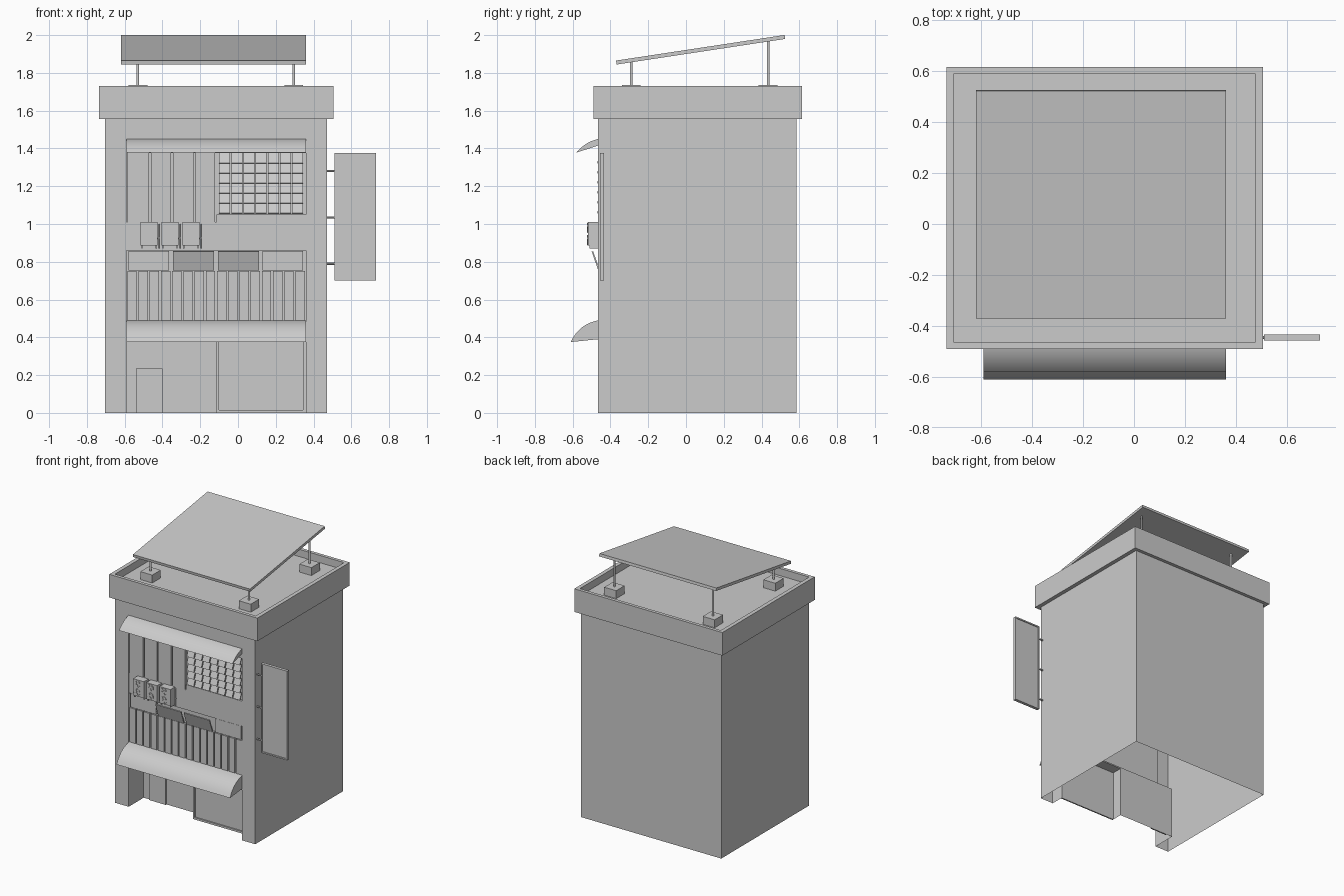
import bpy, bmesh, math
from mathutils import Matrix, Vector

if "Cube" in bpy.data.objects:
    bpy.data.objects.remove(bpy.data.objects["Cube"])


def obj(name, bm, recalc=True):
    if recalc:
        bmesh.ops.recalc_face_normals(bm, faces=bm.faces[:])
    me = bpy.data.meshes.new(name)
    bm.to_mesh(me)
    bm.free()
    o = bpy.data.objects.new(name, me)
    bpy.context.collection.objects.link(o)
    return o


def add_box(bm, x, y, z, rot=None):
    c = Vector(((x[0] + x[1]) / 2, (y[0] + y[1]) / 2, (z[0] + z[1]) / 2))
    s = Matrix.Diagonal((x[1] - x[0], y[1] - y[0], z[1] - z[0], 1))
    bmesh.ops.create_cube(bm, size=1, matrix=Matrix.Translation(c) @ (rot or Matrix()) @ s)


def boxes(name, items):
    bm = bmesh.new()
    for it in items:
        add_box(bm, *it)
    return obj(name, bm)


def cylinder(bm, p, q, r, n=12):
    p, q = Vector(p), Vector(q)
    m = Matrix.Translation((p + q) / 2) @ (q - p).to_track_quat('Z', 'Y').to_matrix().to_4x4()
    bmesh.ops.create_cone(bm, cap_ends=True, segments=n, radius1=r, radius2=r,
                          depth=(q - p).length, matrix=m)


def walls(name, plan, z0, z1):
    """Open-ended wall skin following a closed plan outline."""
    bm = bmesh.new()
    lo = [bm.verts.new((x, y, z0)) for x, y in plan]
    hi = [bm.verts.new((x, y, z1)) for x, y in plan]
    for i in range(len(plan)):
        j = (i + 1) % len(plan)
        bm.faces.new((lo[i], lo[j], hi[j], hi[i]))
    return obj(name, bm, False)


X0, X1, YF, YB = -0.705, 0.47, -0.465, 0.585      # building footprint
L, R = -0.59, 0.36                                # facade opening

# Hollow building skin: recessed ground floor, shallow facade recess, plain top
walls("ground_floor_walls", [(X0, YF), (L, YF), (L, -.285), (-.115, -.285), (-.115, -.365),
                             (R, -.365), (R, YF), (X1, YF), (X1, YB), (X0, YB)], 0, .38)
walls("upper_walls", [(X0, YF), (L, YF), (L, -.44), (R, -.44), (R, YF),
                      (X1, YF), (X1, YB), (X0, YB)], .38, 1.45)
walls("top_walls", [(X0, YF), (X1, YF), (X1, YB), (X0, YB)], 1.45, 1.56)
boxes("entrance_ceiling", [((L, R), (YF, -.285), (.38, .39))])

# Entrance: door, shutter frame
boxes("door", [((-.54, -.40), (-.295, -.285), (0, .235))])
boxes("shutter_frame", [((-.115, -.10), (-.375, -.365), (0, .38)),
                        ((.345, R), (-.375, -.365), (0, .38)),
                        ((-.10, .345), (-.375, -.365), (0, .015))])

# Parapet ring with roof deck
px, py, ix, iy = (-.735, .505), (-.49, .615), (-.705, .475), (-.465, .59)
pz = (1.555, 1.73)
boxes("parapet", [(px, (py[0], iy[0]), pz), (px, (iy[1], py[1]), pz),
                  ((px[0], ix[0]), iy, pz), ((ix[1], px[1]), iy, pz)])
boxes("roof_deck", [(ix, iy, (1.655, 1.675))])

# Solar panel on four posts with footings
slope = math.atan2(.135, .89)
boxes("solar_panel", [((-.62, .36), (-.374, .529), (1.912, 1.933),
                       Matrix.Rotation(slope, 4, 'X'))])
feet = [(x, y) for x in (-.53, .295) for y in (-.29, .435)]
boxes("panel_footings", [((x - .05, x + .05), (y - .05, y + .05), (1.675, 1.735))
                         for x, y in feet])
bm = bmesh.new()
for x, y in feet:
    cylinder(bm, (x, y, 1.73), (x, y, 1.915 + (y - .0775) * math.tan(slope)), .007)
obj("panel_posts", bm)


# Curved awnings: profile in y,z swept along x
def awning(name, tip, top, under, bulge):
    a, b = Vector(tip), Vector(top)
    n = Vector((-(b - a).y, (b - a).x)).normalized()
    prof = [a.lerp(b, t / 8) + n * bulge * 4 * (t / 8) * (1 - t / 8) for t in range(9)]
    prof.append(Vector(under))
    bm = bmesh.new()
    f = bm.faces.new([bm.verts.new((L, p.x, p.y)) for p in prof])
    ext = bmesh.ops.extrude_face_region(bm, geom=[f])
    bmesh.ops.translate(bm, vec=(R - L, 0, 0),
                        verts=[v for v in ext['geom'] if isinstance(v, bmesh.types.BMVert)])
    o = obj(name, bm)
    bpy.context.view_layer.objects.active = o
    o.select_set(True)
    bpy.ops.object.shade_smooth_by_angle(angle=math.radians(30))
    o.select_set(False)


awning("upper_awning", (-.58, 1.378), (YF, 1.45), (YF, 1.415), .012)
awning("lower_awning", (-.61, .375), (YF, .49), (YF, .39), .024)

# Balcony slats
p = (R - L) / 16
boxes("balcony_slats", [((L + i * p + .004, L + (i + 1) * p - .006), (-.46, -.44), (.49, .75))
                        for i in range(16)])
boxes("facade_bands", [((L, R), (YF, -.44), (.39, .49)),
                       ((L, R), (-.46, -.44), (.86, 1.01)),
                       ((-.115, R), (-.46, -.44), (1.01, 1.05)),
                       ((L, R), (YF, -.44), (1.375, 1.45))])

# Row of small windows, middle two tilted open
boxes("fixed_windows", [((-.58, -.365), (-.458, -.44), (.755, .858)),
                        ((.13, .345), (-.458, -.44), (.755, .858))])
tilt = Matrix.Rotation(math.atan2(.035, .1), 4, 'X')
boxes("open_windows", [((x, x + .215), (-.482, -.474), (.752, .858), tilt)
                       for x in (-.343, -.105)])

# Tall upper windows
edges = [L, -.465, -.35, -.23, -.115]
boxes("tall_windows", [((a + .005, b - .006), (-.463, -.44), (1.01, 1.375))
                       for a, b in zip(edges, edges[1:])])

# Louvre grid: seven columns of tilted blades
lt = Matrix.Rotation(math.radians(-22), 4, 'X')
boxes("louvres", [((-.1 + c * .0645, -.1 + c * .0645 + .058), (-.461, -.456),
                   (1.055 + r * .053, 1.055 + r * .053 + .056), lt)
                  for c in range(7) for r in range(6)])

# Air conditioners with twin fans and pipes
units = (-.516, -.405, -.294)
boxes("air_conditioners", [((x, x + .09), (-.518, -.455), (.885, 1.01)) for x in units])
boxes("conditioner_brackets", [((x + d, x + d + .006), (-.51, -.455), (.87, .885))
                               for x in units for d in (.004, .08)])
bm = bmesh.new()
for x in units:
    for z in (.915, .98):
        c = Vector((x + .032, -.518, z))
        ring = Matrix.Translation(c) @ Matrix.Rotation(math.pi / 2, 4, 'X')
        cylinder(bm, c, c + Vector((0, -.003, 0)), .028, 20)
        for k in range(4):
            m = ring @ Matrix.Rotation(k * math.pi / 2 + .4, 4, 'Z') \
                @ Matrix.Translation((.014, 0, .004)) @ Matrix.Diagonal((.024, .010, .004, 1))
            bmesh.ops.create_cube(bm, size=1, matrix=m)
obj("conditioner_fans", bm)
bm = bmesh.new()
for x in units:
    cylinder(bm, (x + .096, -.463, .87), (x + .096, -.463, 1.0), .004, 8)
    cylinder(bm, (x + .088, -.463, .925), (x + .1, -.463, .925), .004, 8)
obj("conditioner_pipes", bm)

# Projecting side sign: core with raised rim, and brackets
sx, sz, sy = (.51, .73), (.70, 1.375), (-.456, -.433)
boxes("sign_board", [((.515, .725), (-.45, -.439), (.705, 1.37)),
                     ((.51, .52), sy, sz), ((.72, .73), sy, sz),
                     ((.52, .72), sy, (.70, .71)), ((.52, .72), sy, (1.365, 1.375))])
bm = bmesh.new()
for z in (.79, 1.035, 1.28):
    cylinder(bm, (.47, -.4445, z), (.512, -.4445, z), .006, 8)
obj("sign_brackets", bm)
